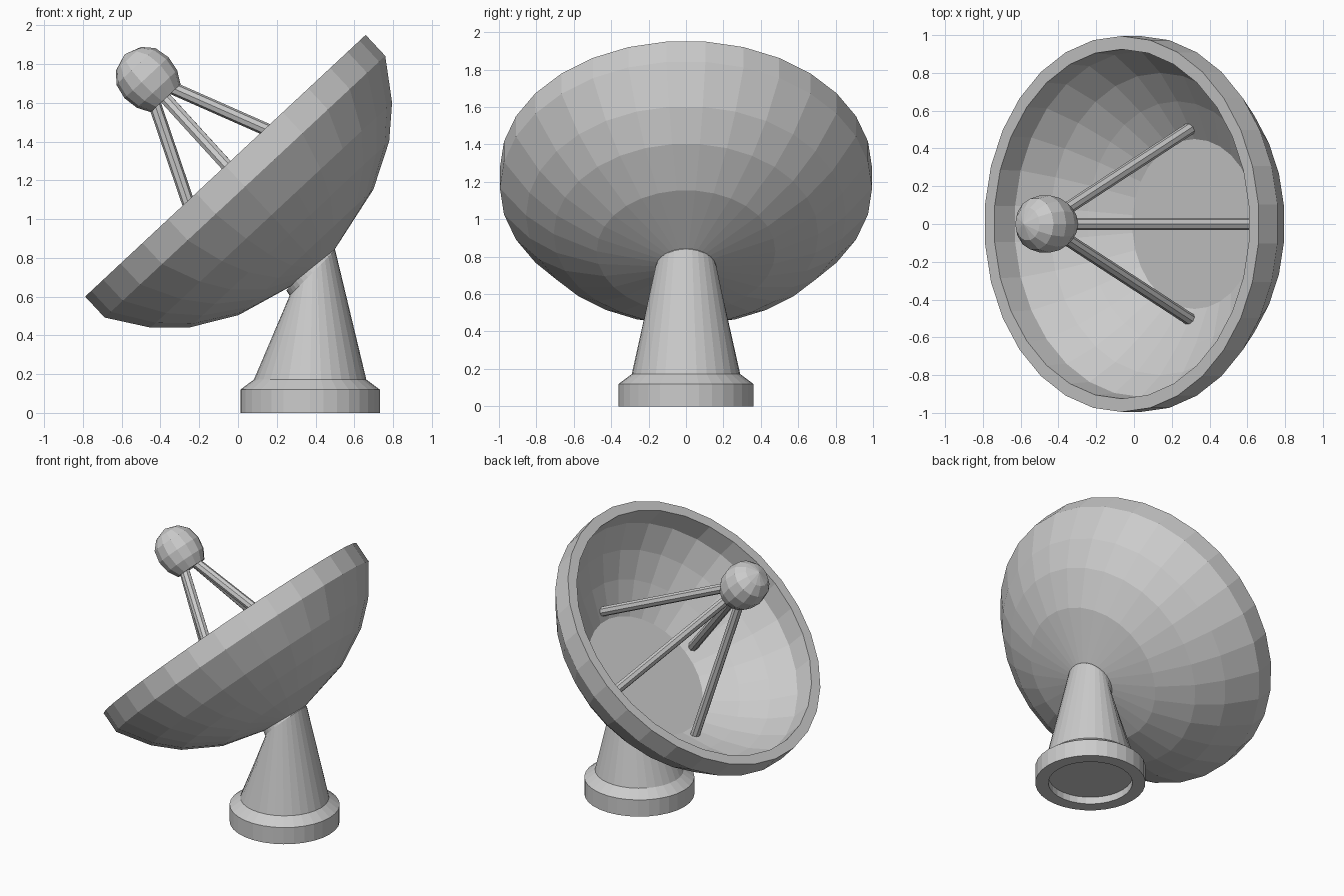
import bpy, bmesh, math
from mathutils import Matrix, Vector

if "Cube" in bpy.data.objects:
    bpy.data.objects.remove(bpy.data.objects["Cube"])

grey = bpy.data.materials.new("light_grey")
grey.use_nodes = True
colour = (0.6, 0.6, 0.6, 1)
grey.diffuse_color = colour
grey.node_tree.nodes["Principled BSDF"].inputs["Base Color"].default_value = colour

# Dish frame: local z points out of the bowl, the origin is the rim centre
tilt = math.radians(-43)
DISH = Matrix.Translation((-0.065, 0, 1.275)) @ Matrix.Rotation(tilt, 4, 'Y')


def finish(name, bm):
    bmesh.ops.recalc_face_normals(bm, faces=bm.faces)
    mesh = bpy.data.meshes.new(name)
    bm.to_mesh(mesh)
    bm.free()
    mesh.materials.append(grey)
    obj = bpy.data.objects.new(name, mesh)
    bpy.context.collection.objects.link(obj)
    return obj


def bridge(bm, a, b):
    n = len(a)
    for i in range(n):
        j = (i + 1) % n
        if len(b) == 1:
            bm.faces.new((a[i], a[j], b[0]))
        elif n == 1:
            bm.faces.new((a[0], b[0], b[1]))
        else:
            bm.faces.new((a[i], a[j], b[j], b[i]))


def lathe(name, rings, sides, turn=0.0):
    """Rings are (radius, height, matrix); flat caps close both ends,
    a radius of zero makes a point."""
    bm = bmesh.new()
    loops = []
    for radius, height, frame in rings:
        count = sides if radius > 0 else 1
        loop = []
        for k in range(count):
            a = turn + math.tau * k / sides
            p = Vector((radius * math.cos(a), radius * math.sin(a), height))
            loop.append(bm.verts.new(frame @ p))
        loops.append(loop)
    for a, b in zip(loops, loops[1:]):
        bridge(bm, a, b)
    for end in (loops[0], loops[-1]):
        if len(end) > 1:
            bm.faces.new(end)
    return finish(name, bm)


# Bowl: flat inner floor, inner wall, rim, outer wall, back point
bowl = [(0.45, -0.565), (0.65, -0.43), (0.80, -0.30), (0.915, -0.148),
        (0.925, 0), (0.995, 0), (0.995, -0.148), (0.856, -0.348),
        (0.708, -0.484), (0.478, -0.61), (0, -0.73)]
lathe("dish_bowl", [(r, h, DISH) for r, h in bowl], 30, math.tau / 60)

# Receiver ball on the dish axis, flat underneath
ball = [(0.105, -0.145), (0.142, -0.08), (0.155, 0), (0.138, 0.08),
        (0.088, 0.135), (0, 0.165)]
BALL = DISH @ Matrix.Translation((0.012, 0, 0.61))
lathe("receiver_ball", [(r, h, BALL) for r, h in ball], 14)

# Four struts from the bowl to the ball
for i, side in enumerate(("upper", "left", "lower", "right")):
    a = math.tau * i / 4
    foot = DISH @ Vector((0.51 * math.cos(a), 0.51 * math.sin(a), -0.54))
    head = BALL @ Vector((0.04 * math.cos(a), 0.04 * math.sin(a), -0.08))
    axis = head - foot
    frame = Matrix.Translation(foot) @ axis.to_track_quat('Z', 'Y').to_matrix().to_4x4()
    lathe(side + "_strut", [(0.033, 0, frame), (0.033, axis.length, frame)], 8)

# Pedestal: recessed underside, foot ring, bevel, and a leaning neck
GROUND = Matrix.Translation((0.372, 0, 0))
NECK = Matrix.Translation((0.384, 0, 0.723)) @ Matrix.Rotation(math.radians(-45), 4, 'Y')
lathe("pedestal", [(0.275, 0.05, GROUND), (0.275, 0, GROUND), (0.36, 0, GROUND),
                   (0.36, 0.12, GROUND), (0.29, 0.172, GROUND),
                   (0.166, 0, NECK), (0.16, 0.03, NECK)], 32)
